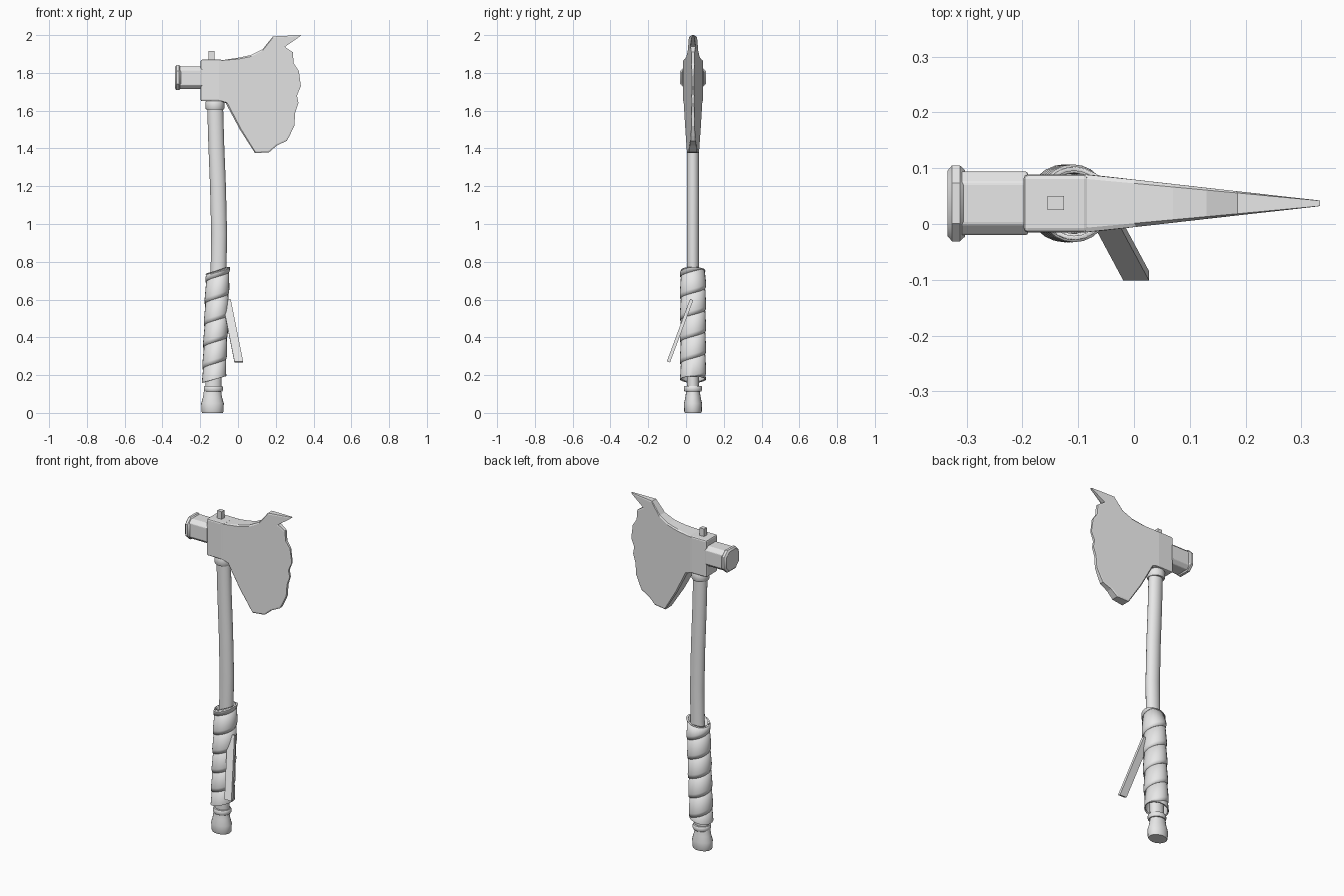
import bpy, bmesh, math
from mathutils import Vector

if "Cube" in bpy.data.objects:
    bpy.data.objects.remove(bpy.data.objects["Cube"])

GREY = (0.8, 0.8, 0.8, 1)
grey = bpy.data.materials.new("light grey")
grey.use_nodes = True
grey.diffuse_color = GREY
grey.node_tree.nodes["Principled BSDF"].inputs["Base Color"].default_value = GREY
YC = 0.037  # depth of the tool's middle plane


def finish(name, bm, bevel=0, smooth=None):
    bmesh.ops.recalc_face_normals(bm, faces=bm.faces)
    me = bpy.data.meshes.new(name)
    bm.to_mesh(me)
    bm.free()
    ob = bpy.data.objects.new(name, me)
    bpy.context.collection.objects.link(ob)
    me.materials.append(grey)
    if bevel:
        mod = ob.modifiers.new("Bevel", "BEVEL")
        mod.width, mod.segments, mod.limit_method = bevel, 2, "ANGLE"
    if smooth:
        bpy.ops.object.select_all(action="DESELECT")
        ob.select_set(True)
        bpy.context.view_layer.objects.active = ob
        bpy.ops.object.shade_smooth_by_angle(angle=math.radians(smooth))
    return ob


def loft(name, rings, smooth=None, bevel=0):
    """Skin closed rings of points and cap both ends."""
    bm = bmesh.new()
    loops = [[bm.verts.new(p) for p in ring] for ring in rings]
    n = len(loops[0])
    for a, b in zip(loops, loops[1:]):
        for i in range(n):
            bm.faces.new((a[i], a[(i + 1) % n], b[(i + 1) % n], b[i]))
    bm.faces.new(loops[0])
    bm.faces.new(loops[-1])
    return finish(name, bm, bevel, smooth)


def ellipse(x, z, rx, ry, n=20):
    return [(x + rx * math.cos(math.tau * i / n),
             YC + ry * math.sin(math.tau * i / n), z) for i in range(n)]


def octagon(x, hy, hz, cut):
    half = [(hy, hz - cut), (hy - cut, hz), (cut - hy, hz), (-hy, hz - cut)]
    pts = half + [(-a, -b) for a, b in half]
    return [(x, YC + a, 1.775 + b) for a, b in pts]


def box(name, lo, hi, bevel=0):
    (a, b, c), (d, e, f) = lo, hi
    return loft(name, [[(a, b, z), (d, b, z), (d, e, z), (a, e, z)] for z in (c, f)], bevel=bevel)


# Curved handle with its pommel and collars
path = [(-.132, .08), (-.128, .2), (-.115, .45), (-.103, .75), (-.1, .95),
        (-.106, 1.2), (-.115, 1.42), (-.122, 1.66)]
loft("handle", [ellipse(x, z, .042, .033) for x, z in path], 40)
loft("pommel", [ellipse(-.135, z, r, r * .8) for z, r in
                [(0, .054), (.008, .058), (.05, .06), (.085, .05), (.12, .045)]], 40)
for name, x, z0, z1, r in [("lower_collar", -.13, .114, .142, .051),
                           ("upper_collar", -.122, 1.605, 1.652, .05)]:
    loft(name, [ellipse(x, z, s * r, s * r * .95) for z, s in
                [(z0, .92), (z0 + .007, 1), (z1 - .007, 1), (z1, .92)]], 40)

# Spiral grip wrap, trimmed to a slanted top and bottom
bm = bmesh.new()
STEPS, PITCH, BAND = 24, .115, .15
previous = None
for i in range(-STEPS, 6 * STEPS):
    t = i / STEPS
    ang = math.tau * t
    tilt = .017 * math.cos(ang)
    column = []
    for k, flare in ((0, 1.0), (.15, 1.03), (1, .91)):
        z = .175 + PITCH * t + BAND * k
        z = min(max(z, .18 + tilt), .752 + tilt)
        x = -.127 + .02 * (z - .18) / .57
        column.append(bm.verts.new((x + .059 * flare * math.cos(ang),
                                    YC + .064 * flare * math.sin(ang), z)))
    if previous:
        for k in range(2):
            bm.faces.new((previous[k], column[k], column[k + 1], previous[k + 1]))
    previous = column
bmesh.ops.delete(bm, geom=[f for f in bm.faces if f.calc_area() < 1e-5], context="FACES")
wrap = finish("grip_wrap", bm, smooth=40)
solid = wrap.modifiers.new("Thickness", "SOLIDIFY")
solid.thickness, solid.offset = .008, 0

# Loose strap end hanging off the wrap
top, end = Vector((-.062, .03, .6)), Vector((.004, -.093, .27))
side = Vector((.023, 0, 0))
thick = (end - top).cross(side).normalized() * .009
loft("loose_strap", [[p + side + thick, p - side + thick, p - side - thick, p + side - thick]
                     for p in (top, end)])

# Head block with a pin on top
box("head_block", (-.198, YC - .052, 1.65), (-.082, YC + .052, 1.87), .008)
box("top_pin", (-.155, .025, 1.86), (-.125, .05, 1.915))

# Hammer poll and its flared striking cap
loft("hammer_poll", [octagon(x, .057, .06, .02) for x in (-.315, -.19)], bevel=.004)
loft("hammer_cap", [octagon(x, .068 * s, .066 * s, .032 * s) for x, s in
                    [(-.334, .86), (-.326, 1), (-.312, 1), (-.303, .88)]], 35)

# Chipped wedge blade, thinning toward the cutting edge
outline = [(-.1, 1.865), (.0, 1.88), (.07, 1.895), (.13, 1.925), (.185, 1.993), (.333, 2.0),
           (.245, 1.94), (.29, 1.91), (.295, 1.85), (.322, 1.81), (.333, 1.73),
           (.312, 1.68), (.32, 1.64), (.303, 1.59), (.298, 1.52), (.272, 1.465),
           (.258, 1.44), (.205, 1.415), (.165, 1.38), (.09, 1.375), (.01, 1.5),
           (-.065, 1.64), (-.1, 1.655)]


def blade_side(sign, rim):
    centre = Vector((.12, 1.7))
    pts = []
    for x, z in outline:
        p = Vector((x, z))
        if rim and x > -.09:
            p += (centre - p).normalized() * .008
        half = .053 - .047 * (x + .1) / .43
        pts.append((p.x, YC + sign * half * (1 if rim else .85), p.y))
    return pts


loft("axe_blade", [blade_side(-1, True), blade_side(-1, False),
                   blade_side(1, False), blade_side(1, True)])
